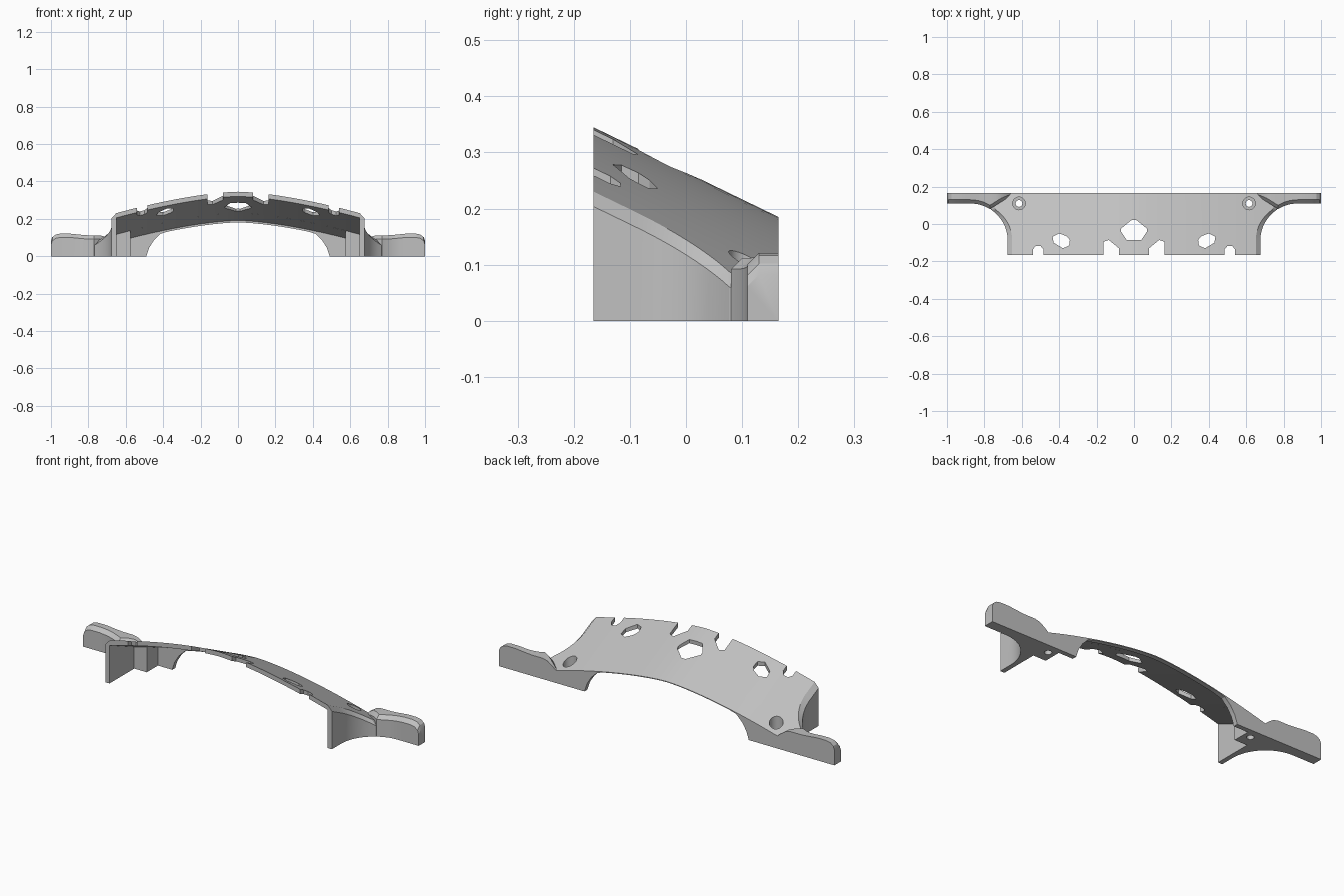
import bpy
import bmesh
from math import sqrt, pi, cos, sin, radians

if "Cube" in bpy.data.objects:
    bpy.data.objects.remove(bpy.data.objects["Cube"], do_unlink=True)

BACK, FRONT = 0.165, -0.165
SIDE = 0.675        # half width of the arched cover
ARC = 0.2           # radius of the scooped corners

grey = bpy.data.materials.new("light grey")
grey.use_nodes = True
grey.diffuse_color = (0.53, 0.53, 0.53, 1)
grey.node_tree.nodes["Principled BSDF"].inputs["Base Color"].default_value = (0.53, 0.53, 0.53, 1)


def loft(name, sections):
    """Solid through a row of equal-length closed sections."""
    bm = bmesh.new()
    rings = [[bm.verts.new(p) for p in s] for s in sections]
    n = len(rings[0])
    for a, b in zip(rings, rings[1:]):
        for i in range(n):
            j = (i + 1) % n
            bm.faces.new((a[i], a[j], b[j], b[i]))
    bm.faces.new(rings[0])
    bm.faces.new(rings[-1][::-1])
    bmesh.ops.recalc_face_normals(bm, faces=bm.faces)
    mesh = bpy.data.meshes.new(name)
    bm.to_mesh(mesh)
    bm.free()
    mesh.materials.append(grey)
    ob = bpy.data.objects.new(name, mesh)
    bpy.context.collection.objects.link(ob)
    return ob


def prism(name, plan, z0, z1):
    return loft(name, [[(x, y, z) for x, y in plan] for z in (z0, z1)])


def activate(ob):
    bpy.ops.object.select_all(action='DESELECT')
    ob.select_set(True)
    bpy.context.view_layer.objects.active = ob


def cut(ob, cutter):
    cutter.hide_render = True
    mod = ob.modifiers.new("cut", 'BOOLEAN')
    mod.operation, mod.solver, mod.object = 'DIFFERENCE', 'EXACT', cutter
    activate(ob)
    bpy.ops.object.modifier_apply(modifier=mod.name)
    bpy.data.objects.remove(cutter, do_unlink=True)


def top(x, y):
    return 0.345 - 0.485 * (y - FRONT) - 0.223 * abs(x) ** 1.55


def under(x, y):
    return top(x, y) - 0.004 - 0.021 * (BACK - y) / (BACK - FRONT)


def half_width(y):
    if y <= 0.11 - ARC:
        return SIDE
    return min(0.77, SIDE + ARC - sqrt(max(0, ARC ** 2 - (y + ARC - 0.11) ** 2)))


def span(a, b, n):
    return [a + (b - a) * i / n for i in range(n + 1)]


# Arched cover with chamfered scooped sides
sections = []
for y in [FRONT] + span(-0.09, 0.09, 14) + [BACK]:
    w = half_width(y)
    inner = w - 0.024
    edge = max(0.006, top(w, y) - 0.02)
    arch = [(x, y, max(0.01, top(x, y))) for x in span(-inner, inner, 36)]
    sections.append([(w, y, 0), (-w, y, 0), (-w, y, edge)] + arch + [(w, y, edge)])
cover = loft("arched_cover", sections)

# Hollow underneath, stepping in around the screw blocks
sections = []
for y, w in [(-0.2, 0.65), (0.045, 0.65), (0.045, 0.575), (0.14, 0.575)]:
    sections.append([(w, y, -0.1), (-w, y, -0.1)]
                    + [(x, y, under(x, y)) for x in span(-w, w, 36)])
cut(cover, loft("hollow_cutter", sections))

# Rounded opening through the back wall
side = [(0.49, -0.1), (0.49, 0), (0.475, 0.045), (0.45, 0.085), (0.415, 0.12)]
crown = [(x, under(x, BACK)) for x in span(0.37, -0.37, 24)]
opening = side + crown + [(-x, z) for x, z in side[::-1]]
cut(cover, loft("opening_cutter", [[(x, y, z) for x, z in opening] for y in (0, 0.3)]))

# Vents and front notches
centre_vent = [(-0.012, 0.022), (0.012, 0.022), (0.07, -0.025), (0.07, -0.04),
               (0.04, -0.085), (-0.04, -0.085), (-0.07, -0.04), (-0.07, -0.025)]
cut(cover, prism("centre_vent_cutter", centre_vent, 0.08, 0.6))
side_cuts = {
    "side_vent": [(0.343, -0.085), (0.36, -0.065), (0.4, -0.05), (0.435, -0.068),
                  (0.43, -0.1), (0.38, -0.13), (0.347, -0.115)],
    "large_notch": [(0.08, -0.3), (0.08, -0.13), (0.135, -0.085), (0.163, -0.095), (0.163, -0.3)],
    "small_notch": [(0.485, -0.3), (0.485, -0.135), (0.5, -0.117), (0.525, -0.117),
                    (0.54, -0.135), (0.54, -0.3)],
}
for s in (1, -1):
    for name, plan in side_cuts.items():
        cut(cover, prism(name + "_cutter", [(s * x, y) for x, y in plan], 0.08, 0.6))
    # Counterbored screw holes
    for r, low in ((0.034, 0.05), (0.018, -0.1)):
        ring = [(s * 0.615 + r * cos(i * pi / 12), 0.11 + r * sin(i * pi / 12)) for i in range(24)]
        cut(cover, prism("screw_cutter", ring, low, 0.4))


# Mounting wings
def wing_front(x):
    diagonal = BACK - 0.01 - (x - 0.65) * 0.62
    scoop = 0.11 - ARC + sqrt(max(0, ARC ** 2 - max(0, SIDE + ARC - x) ** 2))
    return max(diagonal, scoop)


profile = [(0.65, 0.06), (0.68, 0.085), (0.71, 0.105), (0.74, 0.112), (0.77, 0.112),
           (0.8, 0.112), (0.83, 0.114), (0.86, 0.117), (0.9, 0.121), (0.95, 0.121),
           (0.975, 0.116), (0.993, 0.102), (1, 0.082)]
for s, label in ((1, "left"), (-1, "right")):
    sections = []
    for x, z in profile:
        f = wing_front(x)
        c = min(0.02, (BACK - f) / 2)
        sections.append([(s * x, BACK, 0), (s * x, BACK, z), (s * x, f + c, z),
                         (s * x, f, z - c), (s * x, f, 0)])
    wing = loft(label + "_mounting_wing", sections)
    activate(wing)
    bpy.ops.object.shade_smooth_by_angle(angle=radians(25))

activate(cover)
bpy.ops.object.shade_smooth_by_angle(angle=radians(25))
